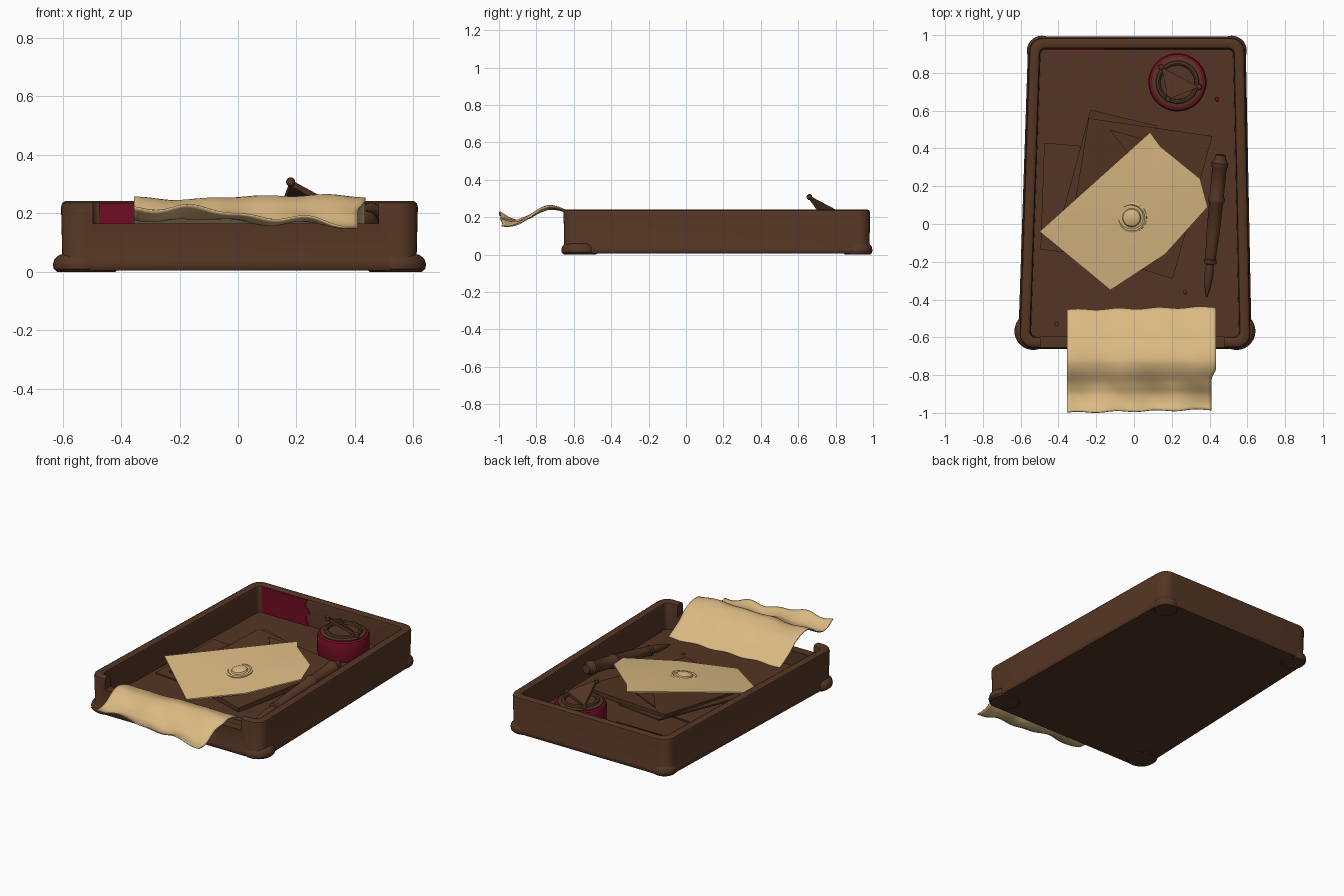
import bpy, bmesh, math
from mathutils import Vector

if "Cube" in bpy.data.objects:
    bpy.data.objects.remove(bpy.data.objects["Cube"])


def material(name, rgb):
    m = bpy.data.materials.new(name)
    m.diffuse_color = (*rgb, 1)
    m.use_nodes = True
    m.node_tree.nodes["Principled BSDF"].inputs["Base Color"].default_value = m.diffuse_color
    return m


BROWN = material("dark wood brown", (0.088, 0.036, 0.017))
PAPER = material("parchment", (0.71, 0.49, 0.225))
RED = material("wax red", (0.165, 0.004, 0.016))
FLOOR = 0.07


def make(name, verts, faces, mat, smooth=35):
    me = bpy.data.meshes.new(name)
    me.from_pydata([tuple(v) for v in verts], [], faces)
    bm = bmesh.new()
    bm.from_mesh(me)
    bmesh.ops.recalc_face_normals(bm, faces=bm.faces)
    bm.to_mesh(me)
    bm.free()
    ob = bpy.data.objects.new(name, me)
    bpy.context.collection.objects.link(ob)
    me.materials.append(mat)
    bpy.ops.object.select_all(action='DESELECT')
    ob.select_set(True)
    bpy.context.view_layer.objects.active = ob
    if smooth:
        bpy.ops.object.shade_smooth_by_angle(angle=math.radians(smooth))
    return ob


def loft(name, loops, mat):
    n = len(loops[0])
    verts = [v for lp in loops for v in lp]
    faces = [(i * n + j, i * n + (j + 1) % n, (i + 1) * n + (j + 1) % n, (i + 1) * n + j)
             for i in range(len(loops) - 1) for j in range(n)]
    faces += [tuple(range(n)), tuple(range((len(loops) - 1) * n, len(loops) * n))]
    return make(name, verts, faces, mat)


def lathe(name, profile, start, direction, mat, n=32):
    """Profile of (radius, distance along direction)."""
    d = Vector(direction).normalized()
    u = d.orthogonal().normalized()
    w = d.cross(u)
    loops = [[Vector(start) + d * t + (u * math.cos(a) + w * math.sin(a)) * r
              for a in (2 * math.pi * k / n for k in range(n))] for r, t in profile]
    return loft(name, loops, mat)


def plate(name, pts, mat, thick=0.008):
    """Thin sheet fanned from its middle."""
    n = len(pts)
    c = sum((Vector(p) for p in pts), Vector()) / n
    top = [Vector(p) for p in pts] + [c]
    down = Vector((0, 0, -thick))
    verts = top + [v + down for v in top]
    faces = []
    for i in range(n):
        j = (i + 1) % n
        faces += [(i, j, n), (j + n + 1, i + n + 1, 2 * n + 1), (i, i + n + 1, j + n + 1, j)]
    return make(name, verts, faces, mat)


# tray: rounded, slightly tapered box with a hollow
CORNERS = [(-0.605, -0.655), (0.615, -0.655), (0.585, 0.985), (-0.555, 0.985)]
SIGNS = [(-1, -1), (1, -1), (1, 1), (-1, 1)]


def rounded(inset, z, r, n=8):
    pts = []
    for k, ((x, y), (sx, sy)) in enumerate(zip(CORNERS, SIGNS)):
        cx, cy = x - sx * (inset + r), y - sy * (inset + r)
        for i in range(n + 1):
            a = math.pi + (k + i / n) * math.pi / 2
            pts.append((cx + r * math.cos(a), cy + r * math.sin(a), z))
    return pts


tray = loft("tray", [rounded(*p) for p in (
    (0.0, 0.005, 0.07), (-0.007, 0.015, 0.075), (-0.007, 0.035, 0.075), (0.004, 0.06, 0.07),
    (0.0, 0.222, 0.07), (0.004, 0.235, 0.068), (0.014, 0.242, 0.06), (0.042, 0.242, 0.04),
    (0.053, 0.236, 0.032), (0.057, 0.222, 0.03), (0.06, FLOOR, 0.028))], BROWN)

# notch in the front wall
x0, x1, y0, y1, z0, z1 = -0.495, 0.48, -0.8, -0.5, 0.165, 0.4
cutter = make("notch_cutter",
              [(x, y, z) for x in (x0, x1) for y in (y0, y1) for z in (z0, z1)],
              [(0, 1, 3, 2), (4, 6, 7, 5), (0, 4, 5, 1), (2, 3, 7, 6), (0, 2, 6, 4), (1, 5, 7, 3)],
              BROWN, 0)
bpy.context.view_layer.objects.active = tray
mod = tray.modifiers.new("notch", 'BOOLEAN')
mod.operation, mod.object, mod.solver = 'DIFFERENCE', cutter, 'EXACT'
bpy.ops.object.modifier_apply(modifier=mod.name)
bpy.data.objects.remove(cutter)

# feet
for k, ((x, y), (sx, sy)) in enumerate(zip(CORNERS, SIGNS)):
    r = 0.1 if sy < 0 else 0.08
    reach = 0.028 if sy < 0 else 0.012
    lathe(f"foot_{k + 1}", [(r * 0.85, 0), (r * 0.97, 0.01), (r, 0.025), (r * 0.95, 0.043),
                            (r * 0.78, 0.058), (r * 0.4, 0.064)],
          (x - sx * (r - reach), y - sy * (r - 0.012), 0), (0, 0, 1), BROWN)

# red patch on the inside of the back wall
make("red_patch", [(x, 0.921, z) for x, z in (
    (-0.475, FLOOR), (-0.14, FLOOR), (-0.16, 0.12), (-0.13, 0.16), (-0.17, 0.2),
    (-0.15, 0.236), (-0.475, 0.236))] + [(x, 0.929, z) for x, z in (
        (-0.475, FLOOR), (-0.14, FLOOR), (-0.16, 0.12), (-0.13, 0.16), (-0.17, 0.2),
        (-0.15, 0.236), (-0.475, 0.236))],
     [tuple(range(7)), tuple(range(13, 6, -1))] +
     [(i, (i + 1) % 7, (i + 1) % 7 + 7, i + 7) for i in range(7)], RED, 0)

# brown papers under the letter
plate("lower_sheet", [(-0.475, 0.43, 0.085), (0.1, 0.38, 0.085), (0.06, -0.2, 0.082),
                      (-0.495, -0.135, 0.082)], BROWN, 0.01)
plate("middle_sheet", [(-0.23, 0.605, 0.15), (0.12, 0.52, 0.125), (0.12, -0.26, 0.085),
                       (-0.42, -0.1, 0.1)], BROWN, 0.01)
plate("upper_sheet", [(-0.24, 0.56, 0.165), (0.415, 0.465, 0.14), (0.205, -0.29, 0.095),
                      (-0.35, -0.12, 0.11)], BROWN, 0.03)
plate("raised_flap", [(-0.13, 0.5, 0.165), (0.12, 0.43, 0.2), (0.0, 0.33, 0.165)], BROWN)

# sealed letter
plate("letter", [(-0.5, -0.04, 0.15), (-0.125, -0.35, 0.088), (0.165, -0.16, 0.132),
                 (0.39, 0.09, 0.187), (0.35, 0.24, 0.212), (0.14, 0.41, 0.205),
                 (0.085, 0.485, 0.2)], PAPER, 0.008)
lathe("letter_seal", [(0.082, -0.01), (0.08, 0.008), (0.07, 0.012), (0.062, 0.006),
                      (0.05, 0.008), (0.045, 0.018), (0.025, 0.025), (0.008, 0.027)],
      (-0.012, 0.035, 0.15), (-0.06, -0.12, 1), PAPER)

# crumpled sheet draped over the notch
PROFILE = [(-0.45, 0.11), (-0.55, 0.165), (-0.62, 0.222), (-0.68, 0.242), (-0.73, 0.25),
           (-0.78, 0.235), (-0.84, 0.198), (-0.9, 0.18), (-0.95, 0.192), (-1.0, 0.225)]


def drape(y):
    for (a, za), (b, zb) in zip(PROFILE, PROFILE[1:]):
        if y >= b - 1e-6:
            t = (a - y) / (a - b)
            return za + (zb - za) * t
    return PROFILE[-1][1]


NX, NY = 40, 34
verts = []
for j in range(NY + 1):
    v = j / NY
    for i in range(NX + 1):
        u = i / NX
        y = -0.455 - 0.543 * v + 0.015 * u + 0.004 * math.sin(u * 23)
        x = -0.355 + u * (0.79 - 0.025 * max(0, min(1, (v - 0.6) * 12)))
        z = (drape(y - 0.012) + 2 * drape(y) + drape(y + 0.012)) / 4
        z += 0.014 * math.exp(-((u - 0.72) / 0.2) ** 2) * math.exp(-((v - 0.5) / 0.2) ** 2)
        z += v * (0.008 * math.sin(u * 13 + v * 4) + 0.005 * math.sin(u * 24 - v * 11))
        z -= 0.07 * max(0, u - 0.2) * max(0, v - 0.75) * 4
        verts.append((x, y, z))
W = NX + 1
sheet = make("crumpled_sheet", verts,
             [(j * W + i, (j + 1) * W + i, (j + 1) * W + i + 1, j * W + i + 1)
              for j in range(NY) for i in range(NX)], PAPER, 60)
mod = sheet.modifiers.new("thickness", 'SOLIDIFY')
mod.thickness, mod.offset = 0.006, 0

# ink pot: red wall, brown top, ring
POT = (0.23, 0.75, FLOOR)
lathe("ink_pot", [(0.15, -0.005), (0.154, 0.01), (0.154, 0.11), (0.148, 0.122), (0.136, 0.128)],
      POT, (0, 0, 1), RED, 48)
lathe("ink_pot_top", [(0.135, 0.12), (0.135, 0.134), (0.128, 0.138), (0.114, 0.138),
                      (0.111, 0.15), (0.1, 0.153), (0.092, 0.148), (0.09, 0.135)],
      POT, (0, 0, 1), BROWN, 48)

# tilted triangular lid with knobs at its corners
TRI = [(0.145, 0.83, 0.225), (0.18, 0.66, 0.315), (0.345, 0.725, 0.225)]
plate("triangle_lid", TRI, BROWN, 0.022)
for k, p in enumerate(TRI):
    lathe(f"lid_knob_{k + 1}", [(0.004, -0.016), (0.013, -0.01), (0.016, 0), (0.013, 0.01),
                                (0.004, 0.016)], (p[0], p[1], p[2] - 0.008), (0, 0, 1), BROWN, 16)

# pen resting on the papers
TIP, END = Vector((0.385, -0.385, 0.09)), Vector((0.46, 0.37, 0.2))
lathe("pen", [(0.003, 0), (0.016, 0.05), (0.025, 0.12), (0.02, 0.175), (0.033, 0.18),
              (0.033, 0.2), (0.028, 0.205), (0.035, 0.35), (0.037, 0.5), (0.044, 0.51),
              (0.044, 0.53), (0.038, 0.54), (0.038, 0.69), (0.044, 0.7), (0.044, 0.72),
              (0.032, 0.735), (0.026, 0.763)], TIP, END - TIP, BROWN, 24)

# small drops on the tray floor
for k, (x, y, m) in enumerate(((0.44, 0.66, RED), (0.27, -0.36, BROWN), (-0.41, -0.53, BROWN))):
    lathe(f"drop_{k + 1}", [(0.012, -0.002), (0.01, 0.005), (0.004, 0.008)],
          (x, y, FLOOR), (0, 0, 1), m, 12)
